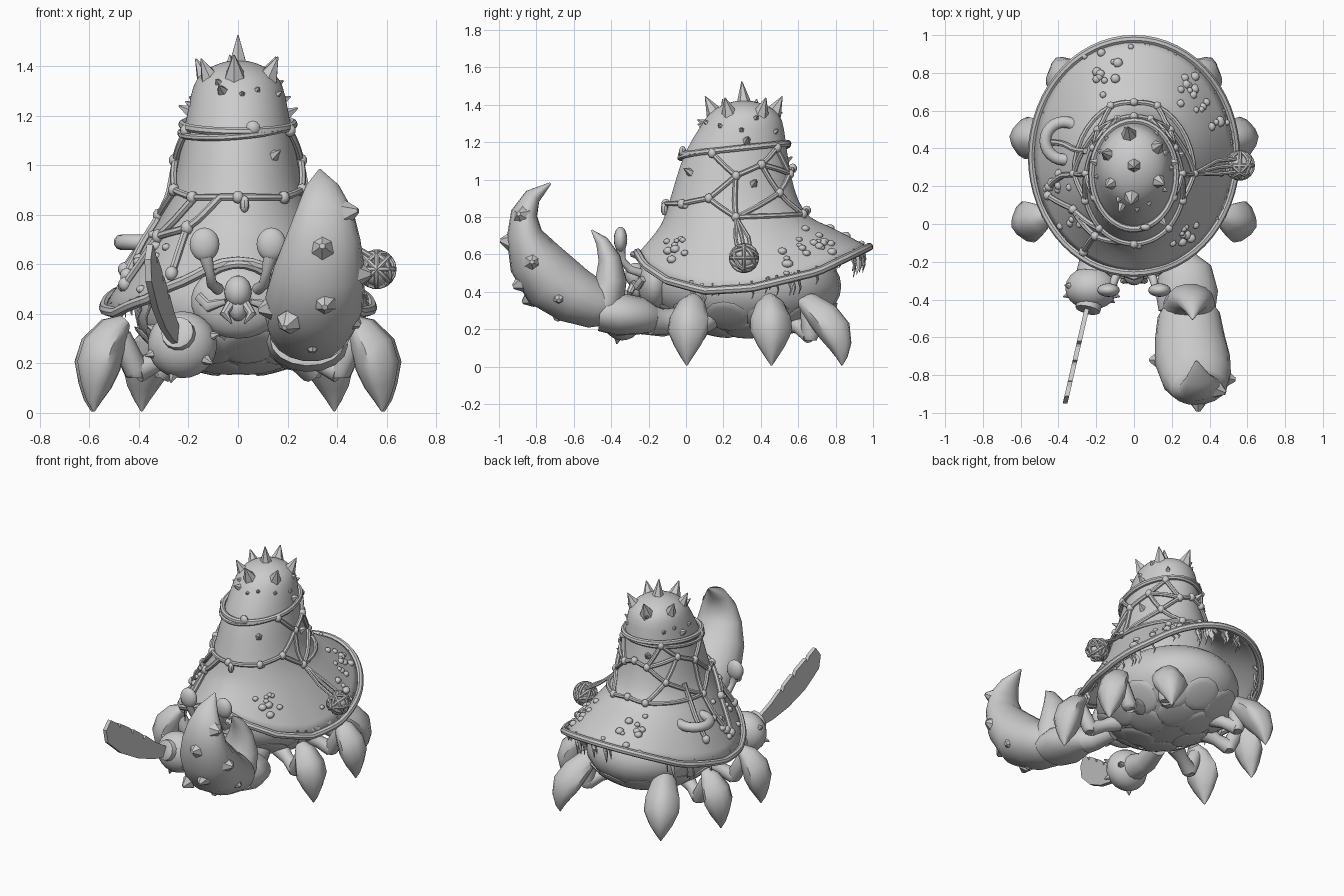
import bpy, bmesh, random
from math import sin, cos, pi, radians, copysign
from mathutils import Vector as V, Matrix as M
from mathutils.bvhtree import BVHTree

if "Cube" in bpy.data.objects:
    bpy.data.objects.remove(bpy.data.objects["Cube"])
random.seed(4)

def finish(name, bm, angle=40):
    bmesh.ops.recalc_face_normals(bm, faces=bm.faces)
    me = bpy.data.meshes.new(name)
    bm.to_mesh(me)
    ob = bpy.data.objects.new(name, me)
    bpy.context.collection.objects.link(ob)
    bpy.ops.object.select_all(action='DESELECT')
    ob.select_set(True)
    bpy.context.view_layer.objects.active = ob
    bpy.ops.object.shade_smooth_by_angle(angle=radians(angle))
    return ob

def skin(bm, rings, closed=False):
    rs = [[bm.verts.new(p) for p in r] for r in rings]
    n = len(rs[0])
    for i in range(len(rs) if closed else len(rs) - 1):
        a, b = rs[i], rs[(i + 1) % len(rs)]
        for j in range(n):
            bm.faces.new((a[j], a[(j + 1) % n], b[(j + 1) % n], b[j]))
    if not closed:
        bm.faces.new(rs[0]); bm.faces.new(rs[-1])

def loft(bm, secs, ref=(1, 0, 0), n=12, closed=False, pw=1):
    """Elliptical sections (point, half width along ref, other half width); pw > 1 gives ridged sections."""
    pts, u, rings = [V(s[0]) for s in secs], V(ref), []
    k = len(pts)
    sup = lambda x: copysign(abs(x) ** pw, x)
    for i, p in enumerate(pts):
        a = pts[(i - 1) % k] if closed or i else p
        b = pts[(i + 1) % k] if closed or i < k - 1 else p
        t = (b - a).normalized()
        w = u - t * u.dot(t)
        if w.length < .1:
            w = t.orthogonal()
        u = w.normalized(); v = t.cross(u)
        rings.append([p + u * secs[i][1] * sup(cos(2 * pi * j / n)) + v * secs[i][2] * sup(sin(2 * pi * j / n)) for j in range(n)])
    skin(bm, rings, closed)

def rope(bm, pts, r=.013, closed=False):
    loft(bm, [(p, r, r) for p in pts], (0, 0, 1), 7, closed)

def ball(bm, c, s, seg=16, rot=None):
    m = M.Translation(c) @ (rot or M()) @ M.Diagonal((*s, 1))
    bmesh.ops.create_uvsphere(bm, u_segments=seg, v_segments=max(5, seg * 2 // 3), radius=1, matrix=m)

def turn(d):
    return V(d).to_track_quat('Z', 'Y').to_matrix().to_4x4()

def spike(bm, p, d, r, h, seg=6, tip=.003):
    m = M.Translation(V(p) + V(d).normalized() * h * .35) @ turn(d)
    bmesh.ops.create_cone(bm, segments=seg, radius1=r, radius2=tip, depth=h * 1.3, cap_ends=True, matrix=m)

def lerp(table, x):
    for a, b in zip(table, table[1:]):
        if x <= b[0]:
            f = max(0, (x - a[0]) / (b[0] - a[0]))
            return [p + (q - p) * f for p, q in zip(a, b)]
    return list(table[-1])

# hat-shaped shell: nominal height, x radius, y centre, y radius, rim influence
PROFILE = [(.45, .54, .36, .62, 1), (.57, .46, .34, .54, .65), (.70, .375, .31, .45, .3),
           (.78, .315, .27, .39, .05), (.88, .268, .255, .345, 0), (1.0, .245, .255, .31, 0),
           (1.15, .215, .265, .275, 0), (1.28, .193, .30, .225, 0), (1.35, .172, .31, .195, 0),
           (1.40, .115, .31, .125, 0), (1.425, .03, .31, .03, 0)]
RIM = [(-.26, .61), (-.22, .54), (-.1, .46), (.1, .405), (.35, .42), (.7, .505), (.99, .645)]

def shell(deg, z, off=0.0):
    a = radians(deg)
    z, rx, cy, ry, w = lerp(PROFILE, z)
    rim = lerp(RIM, .36 + .62 * sin(a))[1]
    return V(((rx + off) * cos(a), cy + (ry + off) * sin(a), z + w * (rim - .45)))

bm = bmesh.new()
skin(bm, [[shell(d, p[0]) for d in range(0, 360, 8)] for p in PROFILE])
bm.faces.remove(max(bm.faces, key=lambda f: f.calc_area()))
tree = BVHTree.FromBMesh(bm)
hat = finish("hat_shell", bm, 60)
hat.modifiers.new("round", 'SUBSURF').levels = 1
hat.modifiers.new("thick", 'SOLIDIFY').thickness = .015
bm = bmesh.new()
loft(bm, [(shell(d, .45), .022, .022) for d in range(0, 360, 6)], (0, 0, 1), 8, True)
finish("shell_rim", bm)

# spikes on the crown and cone
bm = bmesh.new()
spike(bm, (0, .31, 1.41), (0, -.1, 1), .05, .115)
for d, r in ((35, .045), (100, .05), (160, .04), (215, .04), (265, .05), (330, .045)):
    spike(bm, shell(d, 1.37), (cos(radians(d)) * .55, sin(radians(d)) * .55, 1), r, r * 1.7)
for i in range(11):
    d = i * 137.5
    spike(bm, shell(d, random.uniform(1.24, 1.36)), (cos(radians(d)), sin(radians(d)), .5), .016, .02, 5)
for d, z in ((10, 1.21), (-52, 1.04), (20, .98), (110, 1.1), (170, 1.22), (250, 1.3)):
    spike(bm, shell(d, z), (cos(radians(d)), sin(radians(d)), .5), .028, .045, 5)
finish("shell_spikes", bm, 20)

# barnacles scattered on the brim
bm = bmesh.new()
def on_shell(x, y):
    p, nrm = tree.ray_cast(V((x, y, 3)), V((0, 0, -1)))[:2]
    return p, nrm if not nrm or nrm.z > 0 else -nrm
for cx, cy, n, s in ((.3, .68, 14, .075), (-.17, .75, 8, .08), (.25, -.06, 11, .055), (.46, .1, 2, .08), (-.33, .0, 6, .06),
                     (-.12, .87, 3, .05), (-.42, .25, 6, .07), (.44, .55, 5, .06), (-.02, .94, 1, .01)):
    for i in range(n):
        p, nrm = on_shell(cx + random.gauss(0, s * .6), cy + random.gauss(0, s * .6))
        if p:
            r = random.uniform(.016, .028)
            ball(bm, p, (r, r, r * .8), 8, turn(nrm))
finish("barnacles", bm)

# rope bands and knotted net (mirrored to both sides)
bm = bmesh.new()
rope(bm, [shell(d, 1.165 + .03 * sin(radians(d)), .012) for d in range(0, 360, 10)], .017, True)
rope(bm, [shell(d, 1.15 + .04 * sin(radians(d + 30)), .014) for d in range(0, 360, 10)], .013, True)
N = dict(A=(-90, .87), B=(-50, .87), C=(-22, .9), D=(2, 1.02), E=(-25, 1.14), F=(28, 1.08), G=(0, .8),
         H=(70, 1.03), I=(45, .93), J=(67, .81), K=(50, 1.17), L=(90, .83), O=(90, 1.06))
def strand(a, b, r=.014):
    rope(bm, [shell(a[0] + (b[0] - a[0]) * t / 7, a[1] + (b[1] - a[1]) * t / 7, .012) for t in range(8)], r)
for flip in (False, True):
    n = {k: (180 - d if flip else d, z) for k, (d, z) in N.items()}
    for e in "AB BC CD ED DF FK DG CG FI IJ HI HK IG GJ FH JL HO".split():
        strand(n[e[0]], n[e[1]])
    for d, z in n.values():
        ball(bm, shell(d, z, .015), (.024, .024, .026), 8)
for a, b in (((-128, .87), (-150, .72)), ((-105, .87), (-125, .74)), ((-125, .74), (-150, .72)), ((-125, .74), (-122, .52)),
             ((-150, .72), (-160, .55)), ((-180, .8), (-165, .58)), ((-202, .9), (-190, .58))):
    strand(a, b, .016)
    ball(bm, shell(*b, .012), (.027, .027, .03), 8)
ball(bm, shell(-75, 1.15, .018), (.03, .02, .03), 8)
ball(bm, shell(-85, .84, .015), (.02, .02, .035), 8)
for dy in (-.035, 0, .035):
    rope(bm, [shell(0, .8, .012), (.44, .30 + dy, .69), (.54, .31 + dy, .63)], .011)
finish("rope_net", bm)

# netted float on the right, coiled ring on the left
bm = bmesh.new()
c = V((.56, .31, .58))
ball(bm, c, (.062, .062, .068), 16)
for ax in ((0, 0, 1), (1, 0, 0), (0, 1, 0), (1, 1, .6), (-1, 1, .6), (1, 0, 1), (1, 0, -1)):
    rope(bm, [c + turn(ax) @ V((.07 * cos(a * pi / 9), .07 * sin(a * pi / 9), 0)) for a in range(18)], .011, True)
finish("hanging_float", bm)
bm = bmesh.new()
p, nrm = on_shell(-.37, .44)
loft(bm, [(p + nrm * .035 + turn(nrm) @ V((.1 * cos(a * pi / 12), .1 * sin(a * pi / 12), 0)), .032, .032)
          for a in range(24)], tuple(nrm), 10, True)
finish("float_ring", bm)

# seaweed clumps below the brim
bm = bmesh.new()
for i in range(46):
    d = random.choice((random.uniform(-35, 80), random.uniform(60, 100), random.uniform(120, 225)))
    p = shell(d, .49) - V((0, 0, .01)); h = random.uniform(.05, .15)
    w = random.uniform(.012, .022)
    loft(bm, [(p, w, .008), (p + V((.01, 0, -h * .4)), w * .9, .007), (p + V((-.005, .01, -h * .7)), w * .5, .005),
              (p - V((0, 0, h)), .002, .002)], (cos(d), sin(d), 0), 5)
finish("seaweed", bm)

# belly with overlapping plates
bm = bmesh.new()
C, R = V((0, .33, .43)), V((.42, .50, .275))
ball(bm, C, R, 28)
for row, (f, cnt) in enumerate(((.45, 6), (.8, 11))):
    for i in range(cnt):
        a = 2 * pi * (i + row * .5) / cnt
        d = V((f * cos(a), f * sin(a), -(1 - f * f) ** .5))
        pos = C + V([d[k] * R[k] * .975 for k in range(3)])
        nrm = V([d[k] / R[k] for k in range(3)])
        ball(bm, pos, (.12, .12, .018), 12, turn(nrm))
finish("belly_plates", bm)

# face: head, brow, nose, mandibles
bm = bmesh.new()
ball(bm, (0, -.17, .45), (.19, .09, .15), 20)
ball(bm, (0, -.27, .49), (.055, .055, .065), 16)
ball(bm, (0, -.26, .43), (.04, .045, .06), 12)
loft(bm, [((x, -.28 + abs(x) * .4, .60 - 3 * x * x), .018, .02) for x in (-.11, -.07, -.03, 0, .03, .07, .11)], (0, 0, 1), 8)
for s in (-1, 1):
    loft(bm, [((s * .03, -.28, .44), .02, .02), ((s * .055, -.30, .40), .02, .018), ((s * .025, -.31, .36), .003, .003)], n=8)
    loft(bm, [((s * .16, -.23, .47), .02, .015), ((s * .12, -.26, .43), .025, .02), ((s * .05, -.28, .45), .012, .012)], (0, 0, 1), 8)
finish("face", bm)
# eyes on stalks
bm = bmesh.new()
for s in (-1, 1):
    ball(bm, (s * .135, -.35, .68), (.06, .036, .068), 16)
    loft(bm, [((s * .08, -.24, .50), .024, .024), ((s * .105, -.30, .52), .022, .022),
              ((s * .115, -.34, .57), .019, .019), ((s * .13, -.35, .63), .03, .026)], n=10)
finish("stalk_eyes", bm)

# six walking legs ending in ridged leaf-shaped claws; d is the outward direction, lean tilts the top inward
def leg(name, s, base, knee, d, lean):
    bm = bmesh.new()
    d = V((s * d[0], d[1], 0)).normalized()
    k, b = V((s * knee[0], knee[1], 0)), V((s * base[0], base[1], .25))
    side = V((-d.y, d.x, 0))
    at = lambda o, z: k + d * (o - lean * max(0, z - .15)) + V((0, 0, z))
    loft(bm, [(at(-.04, .37), .04, .03), (at(.0, .335), .078, .065), (at(.05, .26), .108, .09), (at(.07, .19), .113, .092),
              (at(.08, .11), .073, .065), (at(.09, .05), .034, .033), (at(.09, .005), .003, .003)], side, 12, pw=1.3)
    low = at(-.09, .17)
    loft(bm, [(b, .06, .06), (b.lerp(low, .5), .04, .04), (low, .05, .05)], n=10)
    loft(bm, [(low - V((0, 0, .03)), .035, .035), (low, .05, .05), (at(-.02, .31), .045, .045)], n=10)
    finish(name, bm, 50)
for s, side in ((1, "right"), (-1, "left")):
    leg("front_leg_" + side, s, (.24, .12), (.495, .03), (1, -.3), 0)
    leg("middle_leg_" + side, s, (.26, .38), (.5, .45), (1, .08), 0)
    leg("rear_leg_" + side, s, (.18, .55), (.345, .755), (.55, 1), .6)

# large pincer and its arm
bm = bmesh.new()
loft(bm, [((.18, .0, .26), .06, .06), ((.22, -.12, .24), .07, .07), ((.24, -.18, .25), .09, .08)])
loft(bm, [((.25, -.17, .25), .07, .07), ((.27, -.24, .27), .14, .10), ((.28, -.36, .28), .165, .115), ((.28, -.46, .29), .15, .10)], n=16)
finish("pincer_arm", bm)
bm = bmesh.new()
loft(bm, [((.28, -.40, .31), .11, .09), ((.29, -.48, .33), .165, .13), ((.295, -.6, .38), .185, .155), ((.31, -.72, .46), .20, .17),
          ((.33, -.81, .58), .185, .145), ((.345, -.865, .71), .15, .095), ((.35, -.865, .82), .115, .07),
          ((.34, -.82, .91), .07, .045), ((.33, -.725, .98), .006, .006)], n=18)
loft(bm, [((.29, -.44, .34), .14, .11), ((.30, -.40, .47), .125, .085), ((.31, -.41, .58), .085, .06),
          ((.31, -.45, .67), .045, .035), ((.31, -.505, .73), .004, .004)], n=14)
for p, d in (((.34, -.955, .67), (0, -1, .1)), ((.35, -.89, .44), (0, -1, -.4)), ((.45, -.88, .81), (1, -.4, .2)),
             ((.50, -.82, .56), (1, -.1, 0)), ((.2, -.84, .36), (-.4, -1, -.5)), ((.12, -.72, .42), (-1, 0, -.2)),
             ((.3, -.68, .28), (0, -.4, -1)), ((.46, -.68, .37), (1, 0, -.5))):
    spike(bm, p, d, .052, .038, 6, .012)
finish("big_pincer", bm)

# small spiked fist
bm = bmesh.new()
loft(bm, [((-.17, .02, .26), .06, .06), ((-.2, -.12, .23), .07, .07), ((-.22, -.26, .26), .085, .085)])
c = V((-.225, -.34, .275))
ball(bm, c, (.14, .115, .135), 20)
for d in ((1, -.3, .3), (-1, -.3, -.3), (-.3, -.2, -1), (.8, -.5, -.5), (-.9, .1, .5), (.8, .5, -.2)):
    d = V(d).normalized()
    spike(bm, c + d * .118, d, .035, .045, 6)
loft(bm, [((-.235, -.41, .31), .07, .07), ((-.245, -.455, .325), .066, .066), ((-.247, -.46, .327), .045, .045)], n=14)
finish("spiked_fist", bm)
# notched blade held by the fist
bm = bmesh.new()
edge = [(-.44, .345), (-.54, .41), (-.62, .48), (-.635, .46), (-.65, .50), (-.72, .555), (-.73, .53), (-.75, .575), (-.83, .63),
        (-.835, .605), (-.86, .645), (-.91, .68), (-.95, .62), (-.935, .53), (-.82, .42), (-.68, .34), (-.55, .295), (-.44, .275)]
f = bm.faces.new([bm.verts.new((-.235 - (-.44 - y) * .23, y, z)) for y, z in edge])
ext = bmesh.ops.extrude_face_region(bm, geom=[f])
bmesh.ops.translate(bm, verts=[v for v in ext["geom"] if isinstance(v, bmesh.types.BMVert)], vec=(-.025, 0, 0))
finish("notched_blade", bm, 20)
